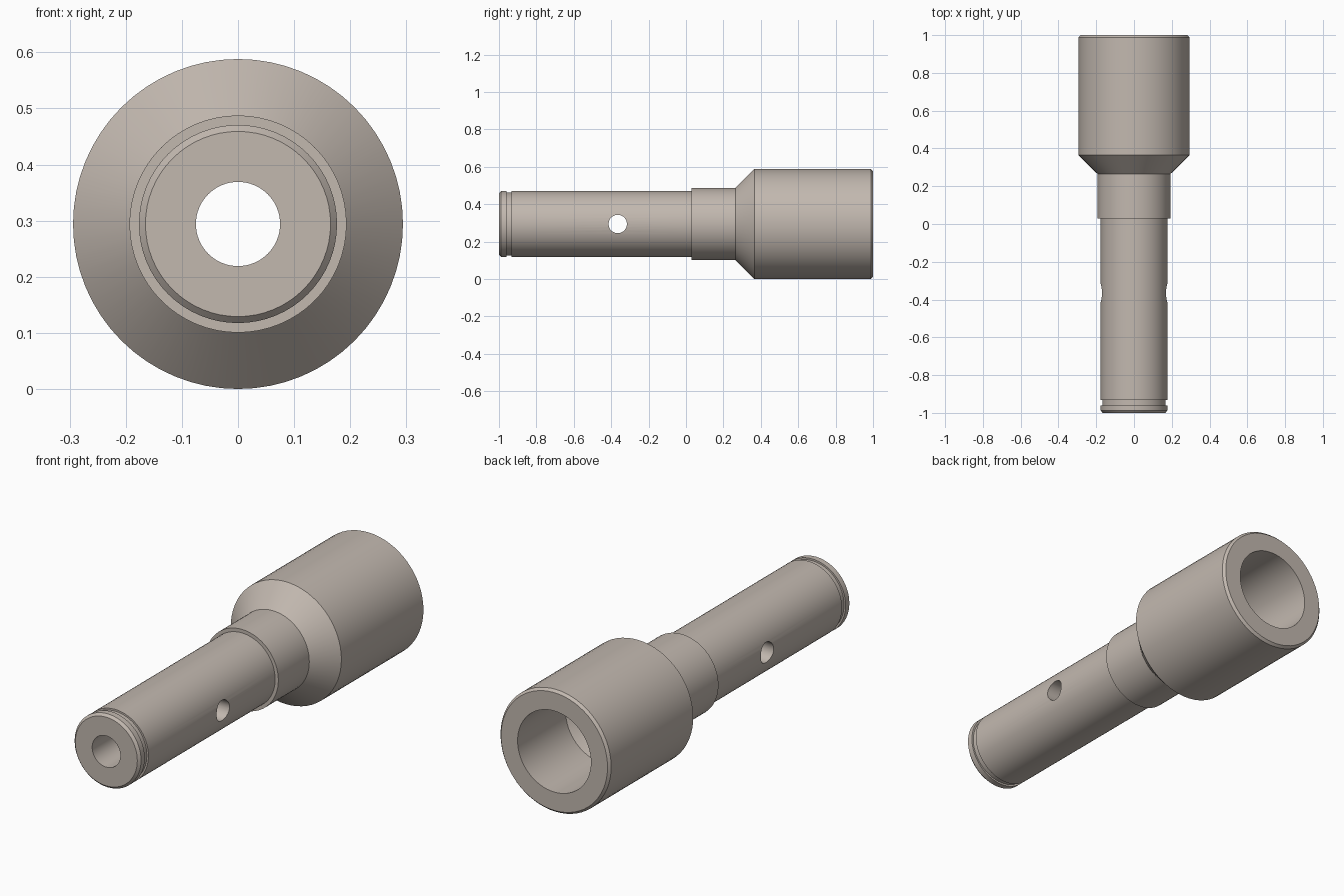
import bpy, bmesh, math

if "Cube" in bpy.data.objects:
    bpy.data.objects.remove(bpy.data.objects["Cube"])

R = 0.294          # largest radius, also the axis height
SIDES = 64


def lathe(name, profile):
    """Revolve a closed (y, radius) profile around the y axis."""
    bm = bmesh.new()
    rings = []
    for i in range(SIDES):
        a = 2 * math.pi * i / SIDES
        rings.append([bm.verts.new((r * math.cos(a), y, R + r * math.sin(a)))
                      for y, r in profile])
    n = len(profile)
    for i in range(SIDES):
        p, q = rings[i], rings[(i + 1) % SIDES]
        for j in range(n):
            k = (j + 1) % n
            bm.faces.new((p[j], p[k], q[k], q[j]))
    bmesh.ops.recalc_face_normals(bm, faces=bm.faces)
    mesh = bpy.data.meshes.new(name)
    bm.to_mesh(mesh)
    bm.free()
    obj = bpy.data.objects.new(name, mesh)
    bpy.context.collection.objects.link(obj)
    return obj


# Stepped shaft and socket, outer skin then bore
outer = [(-1.0, 0.165), (-0.988, 0.1765), (-0.96, 0.1765), (-0.96, 0.168),
         (-0.932, 0.168), (-0.932, 0.1765), (0.03, 0.1765), (0.03, 0.1935),
         (0.265, 0.1935), (0.365, R), (0.988, R), (1.0, 0.283)]
bore = [(1.0, 0.195), (0.635, 0.195), (0.565, 0.075), (-1.0, 0.075)]
body = lathe("stepped_socket_shaft", outer + bore)

# Warm grey metal
metal = bpy.data.materials.new("warm_grey_metal")
metal.diffuse_color = (0.54, 0.48, 0.43, 1)
metal.use_nodes = True
metal.node_tree.nodes["Principled BSDF"].inputs["Base Color"].default_value = metal.diffuse_color
body.data.materials.append(metal)

# Cross hole through the shaft
bpy.ops.mesh.primitive_cylinder_add(vertices=48, radius=0.049, depth=0.8,
                                    location=(0, -0.365, R),
                                    rotation=(0, math.pi / 2, 0))
cutter = bpy.context.object
cutter.name = "cross_hole_cutter"
cutter.hide_render = True
cutter.data.materials.append(metal)

bpy.ops.object.select_all(action='DESELECT')
body.select_set(True)
bpy.context.view_layer.objects.active = body
mod = body.modifiers.new("cross_hole", 'BOOLEAN')
mod.operation = 'DIFFERENCE'
mod.solver = 'EXACT'
mod.object = cutter
bpy.ops.object.modifier_apply(modifier=mod.name)
bpy.data.objects.remove(cutter, do_unlink=True)

bpy.ops.object.shade_smooth_by_angle(angle=math.radians(25))
